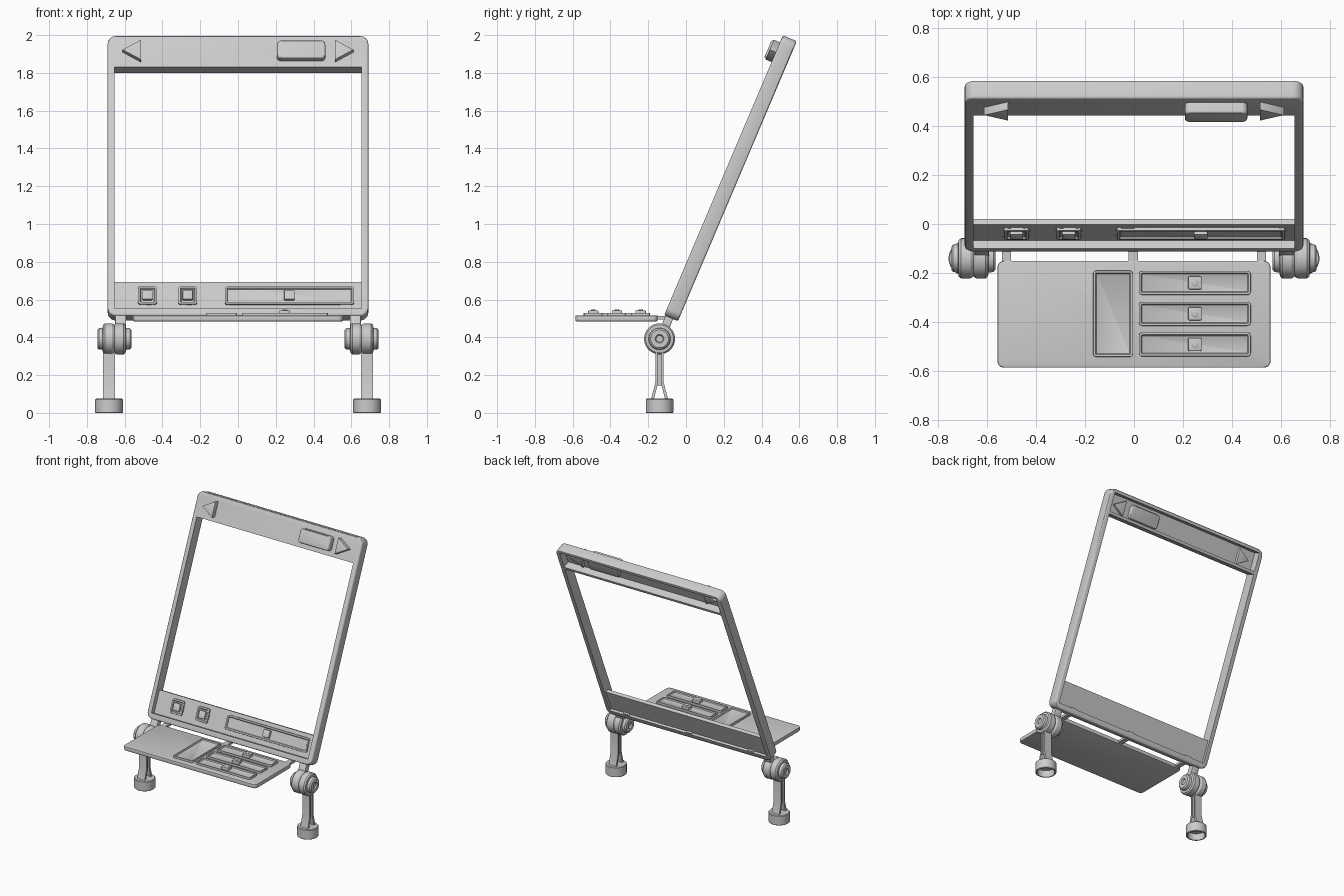
import bpy, bmesh
from math import radians, sin, cos, pi
from mathutils import Matrix, Vector

if "Cube" in bpy.data.objects:
    bpy.data.objects.remove(bpy.data.objects["Cube"])

FLAT = Matrix.Identity(4)
# Leaning frame space: x across, y up the panel, z out of its front face
LEAN = Matrix.Translation((0, -0.116, 0.517)) @ Matrix.Rotation(radians(67), 4, 'X')
# Profile space for legs: x -> world y, y -> world z, z -> world x
SIDE = Matrix(((0, 0, 1, 0), (1, 0, 0, 0), (0, 1, 0, 0), (0, 0, 0, 1)))


def finish(name, bm, mat=FLAT):
    bmesh.ops.recalc_face_normals(bm, faces=bm.faces)
    me = bpy.data.meshes.new(name)
    bm.to_mesh(me)
    bm.free()
    me.transform(mat)
    ob = bpy.data.objects.new(name, me)
    bpy.context.collection.objects.link(ob)
    return ob


def prism(name, pts, z0, z1, mat=FLAT, bevel=0.0, rim=0.0, sink=0.0, seg=2):
    """Extruded outline; optional sunken top inside a rim, optional rounded edges."""
    bm = bmesh.new()
    face = bm.faces.new([bm.verts.new((x, y, z0)) for x, y in pts])
    ext = bmesh.ops.extrude_face_region(bm, geom=[face])['geom']
    verts = [g for g in ext if isinstance(g, bmesh.types.BMVert)]
    top = [g for g in ext if isinstance(g, bmesh.types.BMFace)][0]
    bmesh.ops.translate(bm, verts=verts, vec=(0, 0, z1 - z0))
    bmesh.ops.recalc_face_normals(bm, faces=bm.faces)
    if rim:
        bmesh.ops.inset_region(bm, faces=[top], thickness=rim, use_even_offset=True)
        bmesh.ops.inset_region(bm, faces=[top], thickness=0.003, use_even_offset=True)
        bmesh.ops.translate(bm, verts=top.verts[:], vec=(0, 0, -sink))
    if bevel:
        bm.normal_update()
        edges = [e for e in bm.edges if len(e.link_faces) == 2 and e.calc_face_angle(0) > 1.2]
        bmesh.ops.bevel(bm, geom=edges, offset=bevel, segments=seg, profile=0.5, affect='EDGES')
    return finish(name, bm, mat)


def rounded(x0, x1, y0, y1, r=0.0, n=6):
    if not r:
        return [(x0, y0), (x1, y0), (x1, y1), (x0, y1)]
    pts = []
    for k, (cx, cy) in enumerate([(x1 - r, y1 - r), (x0 + r, y1 - r), (x0 + r, y0 + r), (x1 - r, y0 + r)]):
        for i in range(n + 1):
            a = (k + i / n) * pi / 2
            pts.append((cx + r * cos(a), cy + r * sin(a)))
    return pts


def lathe(name, profile, mat, n=40):
    """Spin (radius, height) points around the local z axis."""
    bm = bmesh.new()
    vs = [bm.verts.new((r, 0, h)) for r, h in profile]
    edges = [bm.edges.new(p) for p in zip(vs, vs[1:])]
    bmesh.ops.spin(bm, geom=vs + edges, axis=(0, 0, 1), cent=(0, 0, 0), angle=2 * pi, steps=n)
    bmesh.ops.remove_doubles(bm, verts=bm.verts, dist=1e-5)
    return finish(name, bm, mat)


def cut(target, cutter):
    cutter.hide_render = True
    mod = target.modifiers.new('cut', 'BOOLEAN')
    mod.operation = 'DIFFERENCE'
    mod.solver = 'EXACT'
    mod.object = cutter
    bpy.context.view_layer.objects.active = target
    bpy.ops.object.modifier_apply(modifier=mod.name)
    bpy.data.objects.remove(cutter)


# Leaning frame: rounded slab, open window, hollow behind the top bar
frame = prism('screen_frame', rounded(-0.69, 0.69, 0, 1.61, 0.045), -0.08, 0, LEAN, 0.01, seg=3)
cut(frame, prism('window_cutter', rounded(-0.655, 0.655, 0.04, 1.427), -0.2, 0.2, LEAN))
cut(frame, prism('pocket_cutter', rounded(-0.655, 0.655, 1.447, 1.585), -0.2, -0.025, LEAN))

# Recessed lower panel with two square buttons and a long slot
prism('lower_panel', rounded(-0.657, 0.657, 0.038, 0.205), -0.062, -0.036, LEAN)
for i, x in enumerate((-0.479, -0.266)):
    prism(f'square_button_rim_{i}', rounded(x - 0.05, x + 0.05, 0.074, 0.177, 0.014), -0.04, -0.022,
          LEAN, 0.003, 0.012, 0.01)
    prism(f'square_button_{i}', rounded(x - 0.027, x + 0.027, 0.098, 0.153, 0.007), -0.04, -0.014, LEAN, 0.004)
prism('long_slot', rounded(-0.07, 0.615, 0.074, 0.177, 0.014), -0.04, -0.022, LEAN, 0.003, 0.012, 0.01)
prism('long_slot_knob', rounded(0.244, 0.3, 0.098, 0.153, 0.007), -0.04, -0.014, LEAN, 0.004)

# Top bar buttons, passing through the thin front plate
prism('top_button', rounded(0.207, 0.462, 1.461, 1.564, 0.022), -0.045, 0.045, LEAN, 0.009, seg=3)
for s, side in ((-1, 'left'), (1, 'right')):
    prism(f'{side}_arrow_button', [(s * 0.612, 1.513), (s * 0.513, 1.571), (s * 0.513, 1.455)],
          -0.045, 0.035, LEAN, 0.003)

# Tray with three drawers and a tall pad
prism('tray', rounded(-0.557, 0.557, -0.586, -0.15, 0.028), 0.485, 0.516, FLAT, 0.006)
prism('tray_pad', rounded(-0.167, -0.004, -0.542, -0.19, 0.014), 0.51, 0.53, FLAT, 0.003, 0.01, 0.009)
for i, y in enumerate((-0.24, -0.366, -0.491)):
    prism(f'tray_drawer_{i}', rounded(0.02, 0.476, y - 0.049, y + 0.049, 0.014), 0.51, 0.53,
          FLAT, 0.003, 0.01, 0.009)
    prism(f'drawer_knob_{i}', rounded(0.22, 0.276, y - 0.027, y + 0.027, 0.007), 0.51, 0.543, FLAT, 0.004)
    lathe(f'drawer_stud_{i}', [(0, 0.006), (0.01, 0.006), (0.013, 0.004), (0.013, -0.004)],
          Matrix.Translation((0.248, y, 0.541)), 20)

# Tabs joining tray to frame, with clips showing behind the bottom lip
for i, x in enumerate((-0.52, -0.003, 0.52)):
    prism(f'tray_tab_{i}', rounded(x - 0.019, x + 0.019, -0.165, -0.085), 0.495, 0.512)
    prism(f'tab_clip_{i}', rounded(x - 0.025, x + 0.025, 0.03, 0.047), -0.076, -0.06, LEAN)

# Hinges, arms, legs and feet on both sides
half = [(0, 0.08), (0.018, 0.08), (0.023, 0.09), (0.047, 0.09), (0.056, 0.082), (0.058, 0.062),
        (0.074, 0.06), (0.082, 0.05), (0.082, 0.012), (0.077, 0.004)]
hinge = half + [(0.073, 0)] + [(r, -h) for r, h in reversed(half)]
foot = [(0, 0.075), (0.069, 0.075), (0.073, 0.071), (0.073, 0.003), (0.07, 0), (0.062, 0),
        (0.06, 0.05), (0, 0.05)]
strip = [(0.022, 0.36), (0.022, 0.16), (0.046, 0.07), (0.03, 0.07), (0.010, 0.15), (0.010, 0.36)]
for s, side in ((-1, 'left'), (1, 'right')):
    lathe(f'{side}_hinge', hinge, Matrix.Translation((s * 0.655, -0.14, 0.392)) @ Matrix.Rotation(pi / 2, 4, 'Y'))
    x0, x1 = sorted((s * 0.592, s * 0.65))
    prism(f'{side}_arm', rounded(x0, x1, -0.12, 0.01), -0.052, -0.008, LEAN, 0.004)
    lathe(f'{side}_foot', foot, Matrix.Translation((s * 0.683, -0.14, 0)))
    leg = Matrix.Translation((s * 0.683, -0.14, 0)) @ SIDE
    for k, part in ((1, 'back'), (-1, 'front')):
        prism(f'{side}_leg_{part}_strip', [(k * y, z) for y, z in strip], -0.031, 0.031, leg)
    prism(f'{side}_leg_web', rounded(-0.012, 0.012, 0.145, 0.36), -0.02, 0.02, leg)

# Smooth shading with sharp edges kept
bpy.ops.object.select_all(action='SELECT')
bpy.context.view_layer.objects.active = frame
bpy.ops.object.shade_smooth_by_angle(angle=radians(30))
